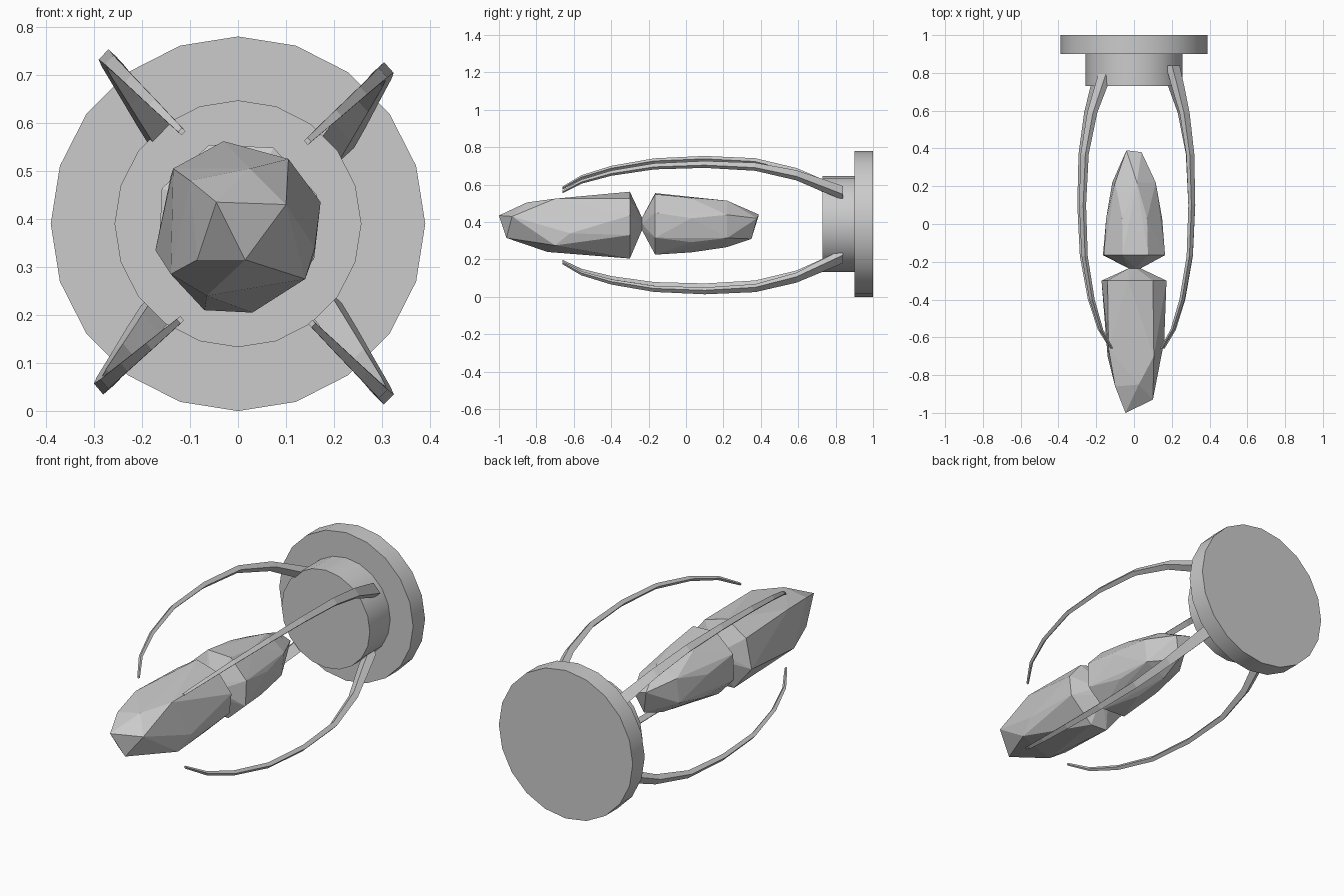
import bpy, bmesh, math
from mathutils import Vector

if "Cube" in bpy.data.objects:
    bpy.data.objects.remove(bpy.data.objects["Cube"])

CZ = 0.39  # height of the long axis


def finish(name, bm):
    bmesh.ops.recalc_face_normals(bm, faces=bm.faces[:])
    me = bpy.data.meshes.new(name)
    bm.to_mesh(me)
    bm.free()
    ob = bpy.data.objects.new(name, me)
    bpy.context.collection.objects.link(ob)
    return ob


def disc(name, r, y0, y1):
    bpy.ops.mesh.primitive_cylinder_add(
        vertices=20, radius=r, depth=y1 - y0,
        location=(0, (y0 + y1) / 2, CZ), rotation=(math.pi / 2, 0, 0))
    bpy.context.object.name = name
    bpy.ops.object.shade_smooth_by_angle(angle=math.radians(30))


def ring(n, r, y, start=0):
    return [(r * math.cos(start + i * math.tau / n), y,
             CZ + r * math.sin(start + i * math.tau / n)) for i in range(n)]


def crystal(name, points):
    bm = bmesh.new()
    for p in points:
        bm.verts.new(p)
    res = bmesh.ops.convex_hull(bm, input=bm.verts[:])
    loose = [v for v in bm.verts if not v.link_faces]
    bmesh.ops.delete(bm, geom=loose, context='VERTS')
    return finish(name, bm)


# Mounting plate and hub
disc("base_plate", 0.39, 0.90, 1.00)
disc("hub", 0.257, 0.73, 0.91)

# Faceted crystals meeting at a narrow waist
waist = ring(5, 0.035, -0.235)
front = [(-.045, -1, .435), (.10, -.93, .43), (.015, -.96, .315),
         (-.10, -.86, .48), (.025, -.85, .505), (-.085, -.88, .315),
         (.105, -.70, .525), (.16, -.62, .34), (.14, -.70, .275),
         (-.065, -.74, .24), (-.14, -.70, .285), (-.135, -.66, .505)]
rim = [(-.03, .562), (.10, .525), (.172, .435), (.16, .33),
       (.03, .205), (-.07, .21), (-.172, .335), (-.14, .49)]
crystal("front_crystal", front + [(x, -0.30, z) for x, z in rim] + waist)

back = [(-.04, .39, .44), (.04, .38, .42), (0, .35, .31)]
crystal("back_crystal", back + ring(6, 0.125, 0.22, 0.4)
        + ring(7, 0.152, 0.03, 0.2) + ring(8, 0.175, -0.165, 0.35) + waist)

# Claw path: y, share of the way from the end to the bulge, width, thickness
PATH = [(-.66, 0, .012, .010), (-.56, .37, .018, .014), (-.40, .68, .022, .018),
        (-.17, .93, .026, .020), (.10, 1, .030, .022), (.37, .92, .036, .025),
        (.59, .62, .044, .032), (.73, .27, .054, .042), (.84, 0, .060, .045)]


def claw(name, tip, bulge, root):
    tip, bulge, root = (Vector((p[0], 0, p[1])) for p in (tip, bulge, root))
    radial = (bulge - tip).normalized()
    side = Vector((-radial.z, 0, radial.x))
    bm = bmesh.new()
    rows = []
    for i, (y, f, w, t) in enumerate(PATH):
        c = (tip if i < 4 else root).lerp(bulge, f) + Vector((0, y, CZ))
        # section is thickened square to the path in its bending plane
        rows.append([bm.verts.new(c + side * a * w / 2 + radial * b * t / 2)
                     for a, b in ((-1, -1), (1, -1), (1, 1), (-1, 1))])
    for a, b in zip(rows, rows[1:]):
        for k in range(4):
            bm.faces.new((a[k], a[(k + 1) % 4], b[(k + 1) % 4], b[k]))
    bm.faces.new(rows[0])
    bm.faces.new(rows[-1])
    finish(name, bm)


# Four claws, each set at a slightly different angle
claw("claw_upper_left", (-.117, .192), (-.272, .345), (-.138, .153))
claw("claw_upper_right", (.145, .172), (.306, .318), (.205, .165))
claw("claw_lower_right", (.154, -.208), (.306, -.358), (.180, -.172))
claw("claw_lower_left", (-.120, -.200), (-.282, -.337), (-.165, -.178))
